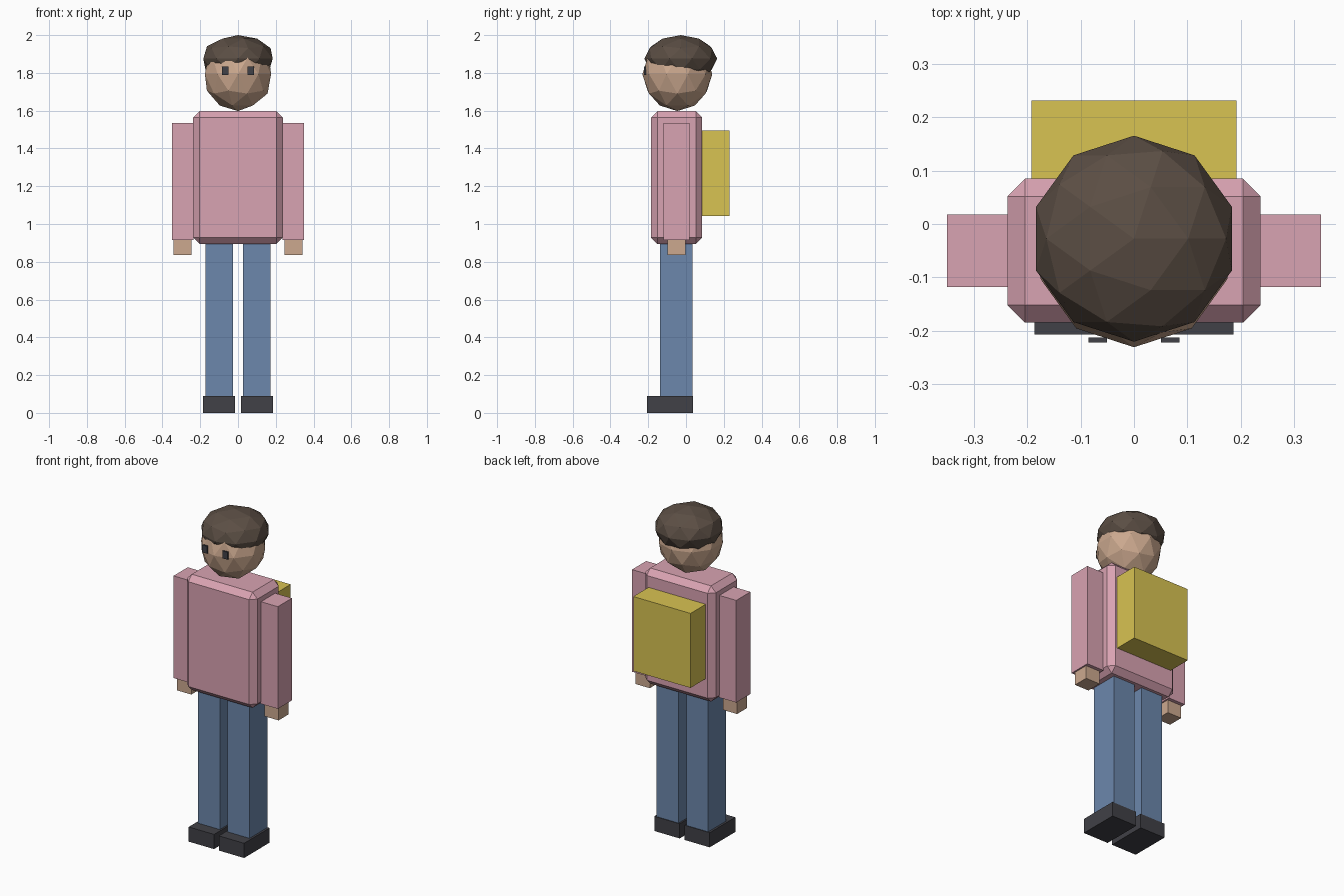
import bpy
import math

if "Cube" in bpy.data.objects:
    bpy.data.objects.remove(bpy.data.objects["Cube"])


def material(name, rgb):
    """Flat material from 0-255 sRGB values."""
    m = bpy.data.materials.new(name)
    lin = [((c / 255 + 0.055) / 1.055) ** 2.4 for c in rgb]
    m.diffuse_color = (*lin, 1)
    m.use_nodes = True
    m.node_tree.nodes["Principled BSDF"].inputs["Base Color"].default_value = m.diffuse_color
    return m


PINK = material("pink sweater", (217, 163, 178))
BLUE = material("blue denim", (108, 135, 172))
YELLOW = material("yellow bag", (216, 195, 82))
SKIN = material("skin", (204, 169, 143))
BROWN = material("brown hair", (91, 78, 68))
DARK = material("dark grey", (65, 65, 71))


def box(name, x, y, z, mat):
    """Box from (min, max) ranges on each axis."""
    bpy.ops.mesh.primitive_cube_add(size=1, location=[(a + b) / 2 for a, b in (x, y, z)])
    ob = bpy.context.object
    ob.name = name
    ob.scale = [b - a for a, b in (x, y, z)]
    bpy.ops.object.transform_apply(location=False, rotation=False, scale=True)
    ob.data.materials.append(mat)
    return ob


def ball(name, loc, radii, mat):
    """Low-poly faceted ellipsoid."""
    bpy.ops.mesh.primitive_ico_sphere_add(subdivisions=2, radius=1, location=loc)
    ob = bpy.context.object
    ob.name = name
    ob.scale = radii
    bpy.ops.object.transform_apply(location=False, rotation=False, scale=True)
    ob.data.materials.append(mat)
    return ob


# Torso with chamfered edges
torso = box("torso", (-0.237, 0.237), (-0.185, 0.085), (0.895, 1.597), PINK)
bevel = torso.modifiers.new("chamfer", 'BEVEL')
bevel.width = 0.033
bevel.segments = 1

# Backpack
box("backpack", (-0.192, 0.192), (0.083, 0.231), (1.043, 1.495), YELLOW)

# Head and hair cap
ball("head", (0, -0.046, 1.793), (0.184, 0.185, 0.195), SKIN)
ball("hair", (0, -0.0275, 1.875), (0.193, 0.193, 0.125), BROWN)

# Mirrored limbs and eyes
for side, s in (("left", -1), ("right", 1)):
    def pair(name, x, y, z, mat):
        box(side + "_" + name, sorted((s * x[0], s * x[1])), y, z, mat)

    pair("arm", (0.235, 0.35), (-0.118, 0.018), (0.915, 1.535), PINK)
    pair("hand", (0.245, 0.341), (-0.098, -0.003), (0.835, 0.93), SKIN)
    pair("leg", (0.026, 0.173), (-0.137, 0.034), (0.02, 0.94), BLUE)
    pair("shoe", (0.016, 0.186), (-0.207, 0.038), (0, 0.089), DARK)
    pair("eye", (0.051, 0.085), (-0.2225, -0.213), (1.789, 1.834), DARK)
